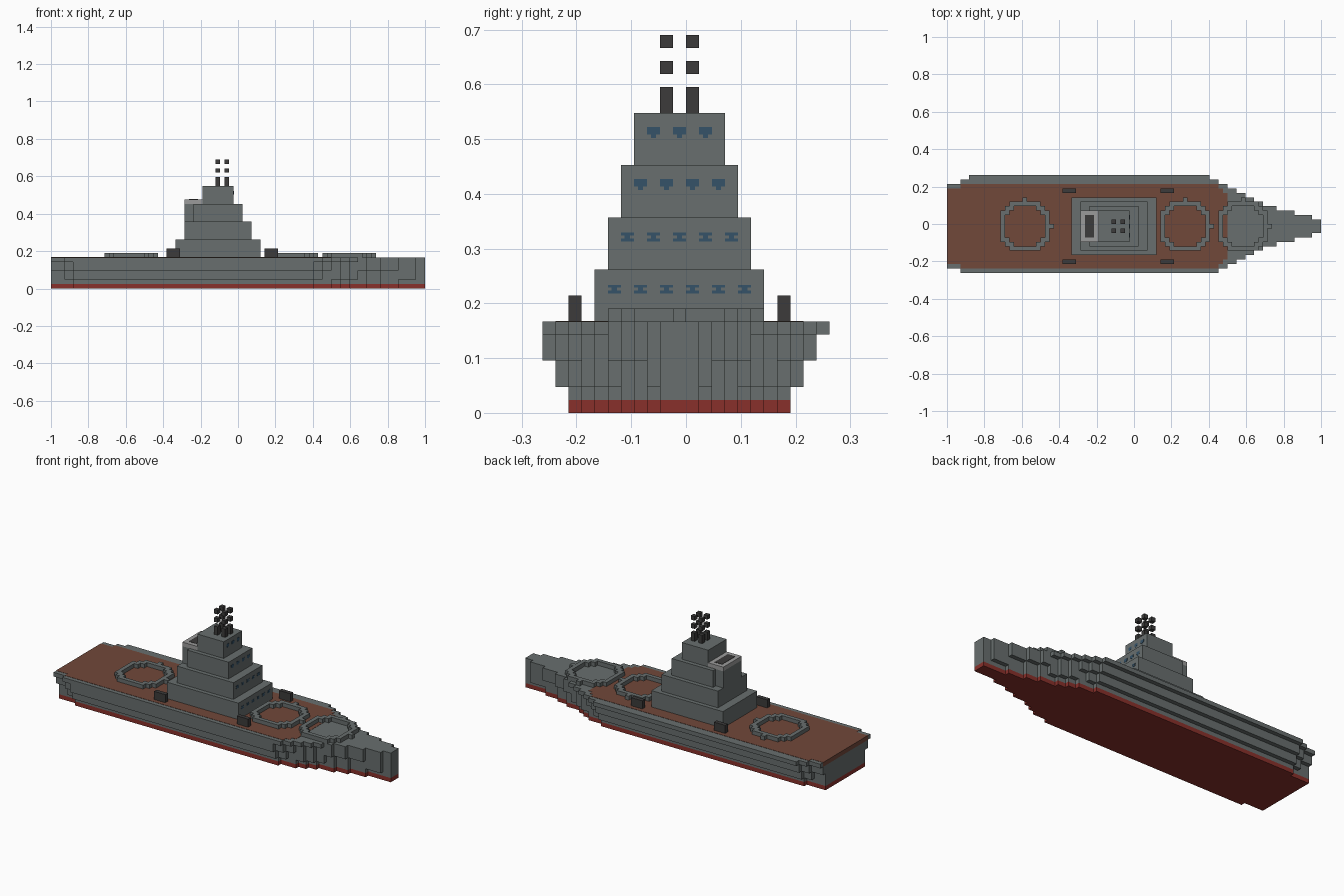
import bpy, bmesh, math

if "Cube" in bpy.data.objects:
    bpy.data.objects.remove(bpy.data.objects["Cube"], do_unlink=True)

V = 2 / 84  # size of one block


def material(name, rgb):
    m = bpy.data.materials.new(name)
    m.use_nodes = True
    m.diffuse_color = (*rgb, 1)
    bsdf = m.node_tree.nodes["Principled BSDF"]
    bsdf.inputs["Base Color"].default_value = (*rgb, 1)
    bsdf.inputs["Roughness"].default_value = 0.8
    return m


GREY = material("hull_grey", (0.138, 0.158, 0.156))
RED = material("keel_red", (0.25, 0.03, 0.024))
BROWN = material("deck_brown", (0.165, 0.065, 0.042))
LIGHT = material("light_grey", (0.33, 0.33, 0.33))
DARK = material("dark_metal", (0.045, 0.044, 0.043))
BLUE = material("window_blue", (0.035, 0.085, 0.14))


def finish(bm, name, mat):
    bmesh.ops.recalc_face_normals(bm, faces=bm.faces)
    me = bpy.data.meshes.new(name)
    bm.to_mesh(me)
    bm.free()
    me.materials.append(mat)
    ob = bpy.data.objects.new(name, me)
    bpy.context.collection.objects.link(ob)
    return ob


def boxes(name, mat, items):
    """One object from boxes (x0, x1, y0, y1, z0, z1) in block units."""
    bm = bmesh.new()
    for x0, x1, y0, y1, z0, z1 in items:
        vs = bmesh.ops.create_cube(bm, size=1)["verts"]
        for v in vs:
            v.co = ((x1 if v.co.x > 0 else x0) * V,
                    (y1 if v.co.y > 0 else y0) * V,
                    (z1 if v.co.z > 0 else z0) * V)
    return finish(bm, name, mat)


def prism(name, mat, runs, z0, z1):
    """Stepped plan outline from runs (x0, x1, low y, high y), extruded up."""
    top, low = [], []
    for x0, x1, lo, hi in runs:
        top += [(x0, hi), (x1, hi)]
        low += [(x0, lo), (x1, lo)]
    pts = []
    for p in top + low[::-1]:
        if not pts or pts[-1] != p:
            pts.append(p)
    bm = bmesh.new()
    face = bm.faces.new([bm.verts.new((x * V, y * V, z0 * V)) for x, y in pts])
    ext = bmesh.ops.extrude_face_region(bm, geom=[face])["geom"]
    bmesh.ops.translate(bm, vec=(0, 0, (z1 - z0) * V),
                        verts=[g for g in ext if isinstance(g, bmesh.types.BMVert)])
    return finish(bm, name, mat)


# Hull plan at deck level: (end x, half width), stern to bow
PLAN = [(-39, 9), (-37, 10), (17, 11), (19, 10), (21, 9), (23, 8), (25, 7),
        (27, 6), (29, 5), (32, 4), (36, 3), (40, 2), (42, 1)]


def hull_runs(scale):
    runs, x = [], -42
    for end, w in PLAN:
        hi = int((w + 1) * scale + 0.5) - 1
        runs.append((x, end, max(-11, -hi - 1), hi))
        x = end
    return runs


# Hull flares outwards in steps
prism("hull_keel", RED, hull_runs(0.75), 0, 1)
for label, s, z0, z1 in [("lower", 0.75, 1, 2), ("middle", 10 / 12, 2, 4),
                         ("upper", 11 / 12, 4, 6), ("rim", 1, 6, 7)]:
    prism("hull_" + label, GREY, hull_runs(s), z0, z1)

# Wooden deck, a hair proud of the rim and stern
prism("deck", BROWN, [(-42.04, -39, -9, 8), (-39, 19, -10, 9),
                      (19, 20, -9, 8), (20, 21, -8, 7)], 6, 7.06)

# Superstructure tiers
for i in range(4):
    boxes(f"tower_tier_{i + 1}", GREY,
          [(-14 + 2 * i, 5 - 2 * i, -7 + i, 6 - i, 7 + 4 * i, 11 + 4 * i)])

# Funnel behind the tower
boxes("funnel", GREY, [(-12, -8, -4, 3, 15, 19)])
boxes("funnel_cap", LIGHT, [(-12, -8, -4, 3, 19, 20)])
boxes("funnel_opening", DARK, [(-11, -9, -3, 2, 19.5, 20.06)])

# Windows on the forward faces: a bar with a short stem
for i in range(4):
    face_x = 5 - 2 * i
    z = 9 + 4 * i
    items = []
    for k in range(6 - i):
        y = -6 + i + 2 * k
        if i < 2:
            items += [(face_x, face_x + .05, y, y + 1, z + .6, z + .82),
                      (face_x, face_x + .05, y + .3, y + .7, z + .38, z + .6),
                      (face_x, face_x + .05, y, y + 1, z + .15, z + .38)]
        else:
            items += [(face_x, face_x + .05, y, y + 1, z + .35, z + .95),
                      (face_x, face_x + .05, y + .3, y + .7, z + .1, z + .35)]
    boxes(f"windows_{i + 1}", BLUE, items)

# Mast cluster: four posts with floating blocks above
boxes("masts", DARK, [(x, x + 1, y, y + 1, z0, z1)
                      for x in (-5, -3) for y in (-2, 0)
                      for z0, z1 in ((23, 25), (26, 27), (28, 29))])

# Low ring mounts on the deck, with a lug forward and one to port
for n, cx in enumerate((-25, 11, 24)):
    cells = set()
    for a in range(360):
        t = math.radians(a)
        cells.add((cx + round(5.3 * math.cos(t)), -1 + round(5.3 * math.sin(t))))
    cells |= {(cx + 6, -1), (cx, 5)}
    boxes(f"ring_mount_{n + 1}", GREY,
          [(x, x + 1, y, y + 1, 7, 8) for x, y in sorted(cells)])

# Small side guns
boxes("side_guns", DARK, [(x, x + 3, y, y + 1, 7, 9)
                          for x in (-16, 6) for y in (-9, 7)])
